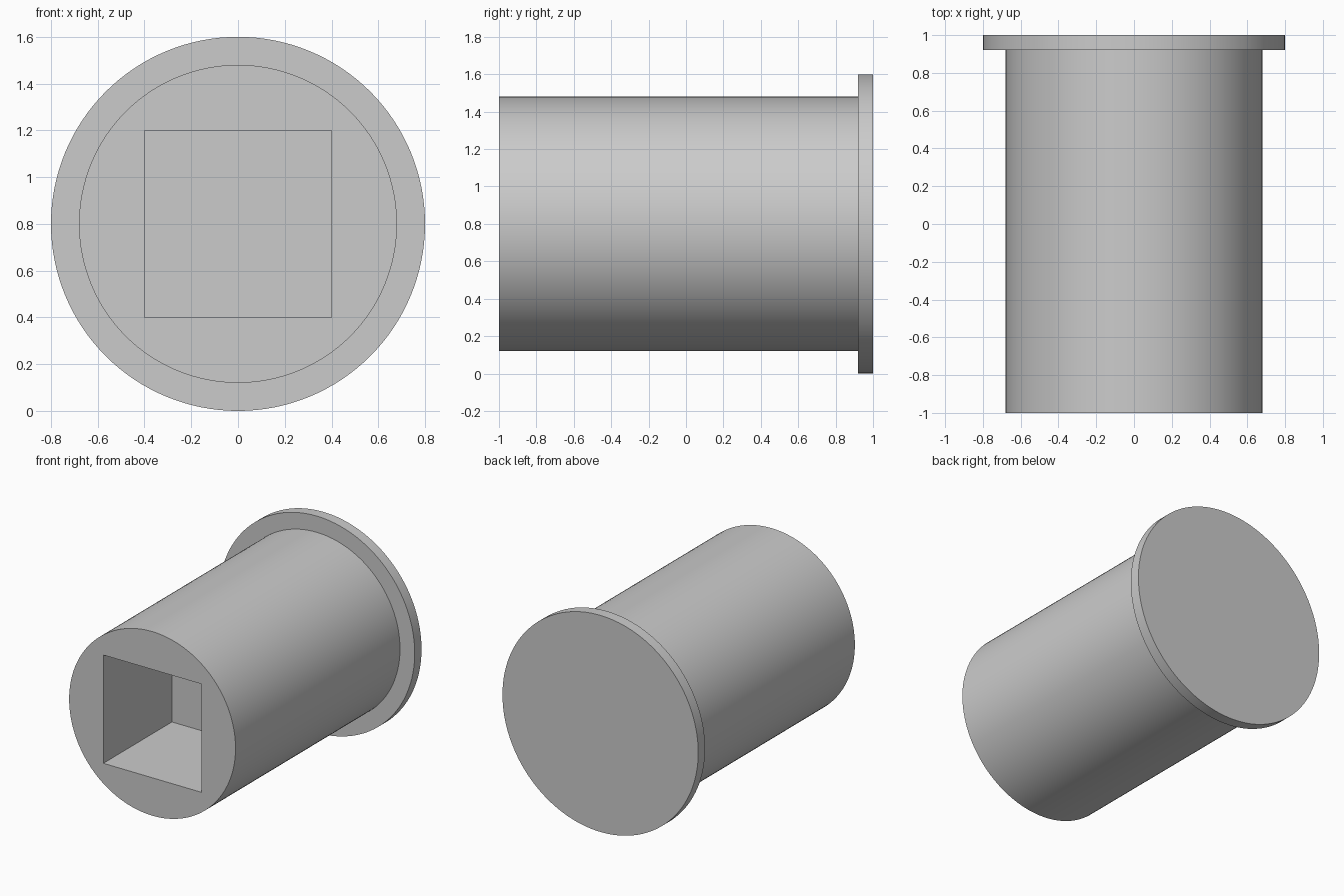
import bpy, bmesh, math
from mathutils import Vector

cube = bpy.data.objects.get("Cube")
if cube:
    bpy.data.objects.remove(cube, do_unlink=True)

SEGMENTS = 128
CENTRE_Z = 0.8
BODY_R, FLANGE_R = 0.68, 0.8
FRONT, FLANGE_Y, BACK = -1.0, 0.92, 1.0
SOCKET_SIDE, SOCKET_DEPTH = 0.8, 0.8

grey = bpy.data.materials.new("plain grey")
grey.use_nodes = True
colour = (0.6, 0.6, 0.6, 1)
grey.diffuse_color = colour
grey.node_tree.nodes["Principled BSDF"].inputs["Base Color"].default_value = colour


def make_object(name, bm):
    bmesh.ops.recalc_face_normals(bm, faces=bm.faces)
    mesh = bpy.data.meshes.new(name)
    bm.to_mesh(mesh)
    bm.free()
    mesh.materials.append(grey)
    obj = bpy.data.objects.new(name, mesh)
    bpy.context.collection.objects.link(obj)
    return obj


# Flanged plug: outline revolved about the front-to-back axis, flat ends capped
bm = bmesh.new()
axis = Vector((0, 0, CENTRE_Z))
outline = [(BODY_R, FRONT), (BODY_R, FLANGE_Y), (FLANGE_R, FLANGE_Y), (FLANGE_R, BACK)]
verts = [bm.verts.new((r, y, CENTRE_Z)) for r, y in outline]
edges = [bm.edges.new(pair) for pair in zip(verts, verts[1:])]
bmesh.ops.spin(bm, geom=verts + edges, cent=axis, axis=(0, 1, 0),
               angle=math.tau, steps=SEGMENTS, use_merge=True)
bmesh.ops.remove_doubles(bm, verts=bm.verts, dist=1e-4)
bmesh.ops.holes_fill(bm, edges=[e for e in bm.edges if e.is_boundary], sides=0)
plug = make_object("flanged_plug", bm)

# Square blind socket cut into the front end
bm = bmesh.new()
bmesh.ops.create_cube(bm, size=1)
overlap = 0.2
length = SOCKET_DEPTH + overlap
bmesh.ops.scale(bm, vec=(SOCKET_SIDE, length, SOCKET_SIDE), verts=bm.verts)
bmesh.ops.translate(bm, vec=(0, FRONT - overlap + length / 2, CENTRE_Z), verts=bm.verts)
cutter = make_object("socket_cutter", bm)
cutter.hide_render = True

cut = plug.modifiers.new("socket", 'BOOLEAN')
cut.operation = 'DIFFERENCE'
cut.solver = 'EXACT'
cut.object = cutter
bpy.ops.object.select_all(action='DESELECT')
plug.select_set(True)
bpy.context.view_layer.objects.active = plug
bpy.ops.object.modifier_apply(modifier=cut.name)
bpy.data.objects.remove(cutter, do_unlink=True)

# Smooth round walls with crisp rims and socket edges
bpy.ops.object.shade_smooth_by_angle(angle=math.radians(30))
